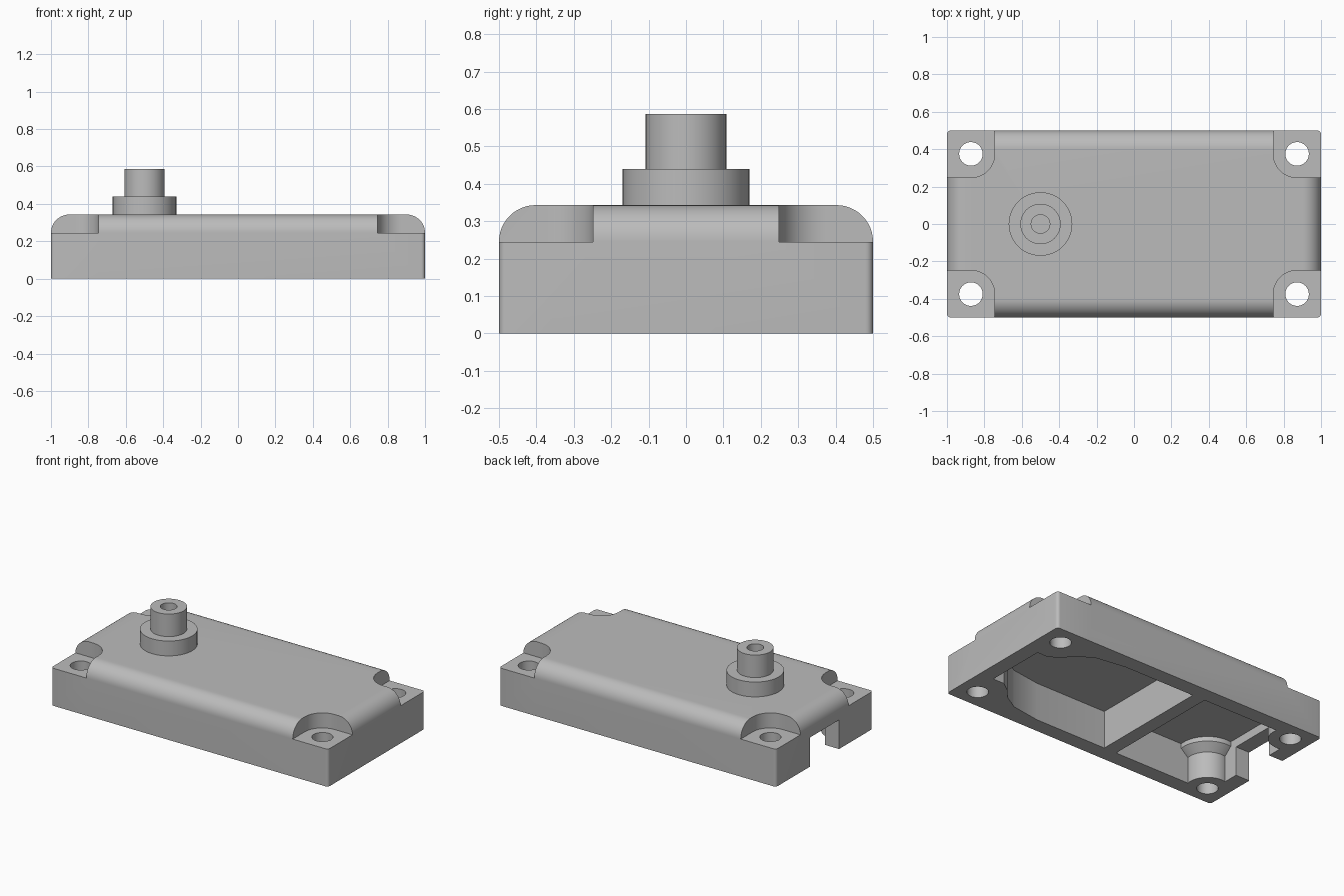
import bpy, bmesh
from math import sin, cos, pi, radians

cube = bpy.data.objects.get("Cube")
if cube:
    bpy.data.objects.remove(cube, do_unlink=True)

W, D, H = 1.0, 0.5, 0.343      # half width, half depth, height
LEDGE = 0.245                  # corner ledge and cavity ceiling height
HX, HY = 0.872, 0.375          # screw hole centres

grey = bpy.data.materials.new("mid_grey")
grey.use_nodes = True
colour = (0.5, 0.5, 0.5, 1)
grey.diffuse_color = colour
grey.node_tree.nodes["Principled BSDF"].inputs["Base Color"].default_value = colour


def make(name, bm):
    bmesh.ops.recalc_face_normals(bm, faces=bm.faces)
    me = bpy.data.meshes.new(name)
    bm.to_mesh(me)
    bm.free()
    me.materials.append(grey)
    ob = bpy.data.objects.new(name, me)
    bpy.context.collection.objects.link(ob)
    return ob


def prism(name, outline, z0, z1):
    bm = bmesh.new()
    base = bm.faces.new([bm.verts.new((x, y, z0)) for x, y in outline])
    ext = bmesh.ops.extrude_face_region(bm, geom=[base])
    top = [v for v in ext["geom"] if isinstance(v, bmesh.types.BMVert)]
    bmesh.ops.translate(bm, verts=top, vec=(0, 0, z1 - z0))
    return make(name, bm)


def box(name, x0, x1, y0, y1, z0, z1):
    return prism(name, [(x0, y0), (x1, y0), (x1, y1), (x0, y1)], z0, z1)


def lathe(name, cx, cy, profile, n=48):
    # Stack of rings closed by a cap at each end
    bm = bmesh.new()
    rings = [[bm.verts.new((cx + r * cos(2 * pi * i / n), cy + r * sin(2 * pi * i / n), z))
              for i in range(n)] for r, z in profile]
    for a, b in zip(rings, rings[1:]):
        for i in range(n):
            j = (i + 1) % n
            bm.faces.new((a[i], a[j], b[j], b[i]))
    bm.faces.new(rings[0])
    bm.faces.new(rings[-1])
    return make(name, bm)


def combine(target, tool, op):
    mod = target.modifiers.new("combine", 'BOOLEAN')
    mod.operation, mod.object, mod.solver = op, tool, 'EXACT'
    with bpy.context.temp_override(object=target, active_object=target):
        bpy.ops.object.modifier_apply(modifier=mod.name)
    bpy.data.objects.remove(tool, do_unlink=True)


def arc(cx, cy, r, a0, a1, n):
    return [(cx + r * cos(radians(a0 + (a1 - a0) * i / n)),
             cy + r * sin(radians(a0 + (a1 - a0) * i / n))) for i in range(n + 1)]


CORNERS = [(sx, sy) for sx in (-1, 1) for sy in (-1, 1)]

# Housing block with rounded top edges
housing = box("housing", -W, W, -D, D, 0, H)
bm = bmesh.new()
bm.from_mesh(housing.data)
rim = [e for e in bm.edges if all(v.co.z > H - 0.01 for v in e.verts)]
bmesh.ops.bevel(bm, geom=rim, offset=H - LEDGE, segments=12, profile=0.5, affect='EDGES')
bm.to_mesh(housing.data)
bm.free()

# Slightly rounded upright corners
R = 0.02
outline = []
for k, (sx, sy) in enumerate([(1, 1), (-1, 1), (-1, -1), (1, -1)]):
    outline += arc(sx * (W - R), sy * (D - R), R, 90 * k, 90 * k + 90, 5)
combine(housing, prism("corner_trim", outline, -0.1, 1), 'INTERSECT')

# Corner ledges
for sx, sy in CORNERS:
    pts = [(1.1, 0.6), (0.745, 0.6)] + arc(HX, HY, 0.127, 180, 270, 16) + [(1.1, HY - 0.127)]
    combine(housing, prism("ledge", [(sx * x, sy * y) for x, y in pts], LEDGE, 0.6), 'DIFFERENCE')

# Large underside cavity narrowing around the screw corners
side = [(-0.11, 0.4), (0.4, 0.4), (0.6, 0.37), (0.7, 0.31), (0.75, 0.25), (0.82, 0.2), (0.9, 0.2)]
combine(housing, prism("large_cavity", side + [(x, -y) for x, y in reversed(side)], -0.1, LEDGE),
        'DIFFERENCE')

# Small underside cavity with two flared screw posts
cavity = box("small_cavity", -0.9, -0.2, -0.4, 0.4, -0.1, LEDGE)
for sy in (-1, 1):
    post = lathe("post", -HX, sy * HY, [(0.13, -0.2), (0.13, 0.17), (0.18, 0.215), (0.18, 0.4)])
    combine(cavity, post, 'DIFFERENCE')
combine(housing, cavity, 'DIFFERENCE')

# Cable notch in the end wall
combine(housing, box("notch", -1.1, -0.88, -0.15, 0.15, -0.1, 0.19), 'DIFFERENCE')

# Screw holes
for sx, sy in CORNERS:
    combine(housing, lathe("hole", sx * HX, sy * HY, [(0.063, -0.1), (0.063, 0.5)], 32), 'DIFFERENCE')

# Stepped boss with a blind bore
boss = lathe("boss", -0.5, 0, [(0.17, 0.3), (0.17, 0.44), (0.108, 0.44), (0.108, 0.587)])
combine(boss, lathe("bore", -0.5, 0, [(0.05, 0.35), (0.05, 0.7)], 32), 'DIFFERENCE')
combine(housing, boss, 'UNION')

# Smooth curves, sharp edges
bpy.ops.object.select_all(action='DESELECT')
housing.select_set(True)
bpy.context.view_layer.objects.active = housing
bpy.ops.object.shade_smooth_by_angle(angle=radians(25))
